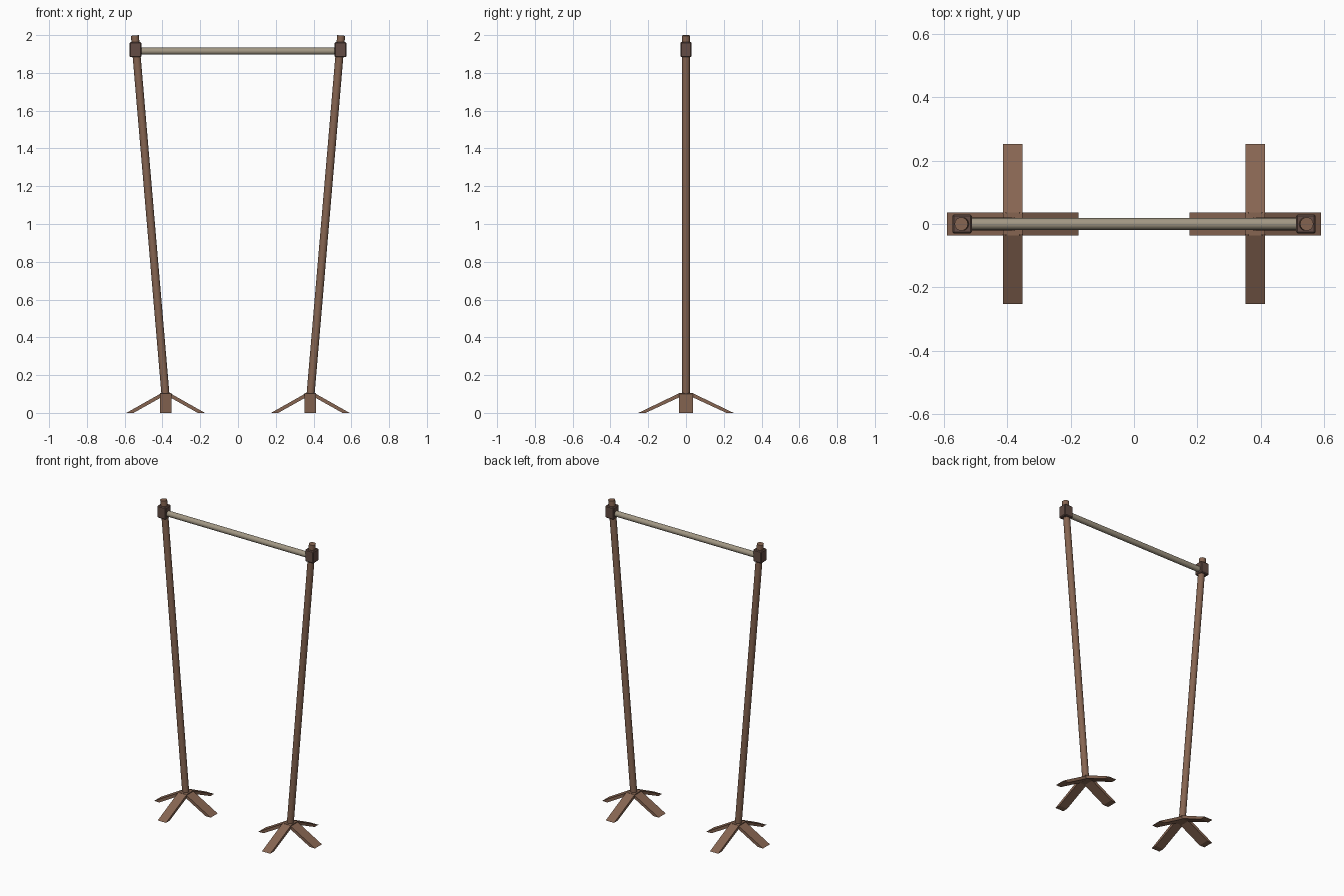
import bpy, bmesh
from mathutils import Vector

cube = bpy.data.objects.get("Cube")
if cube:
    bpy.data.objects.remove(cube)


def material(name, rgb):
    m = bpy.data.materials.new(name)
    m.use_nodes = True
    m.diffuse_color = (*rgb, 1)
    m.node_tree.nodes["Principled BSDF"].inputs["Base Color"].default_value = (*rgb, 1)
    return m


wood = material("brown wood", (0.24, 0.13, 0.083))
dark = material("dark brown", (0.125, 0.073, 0.058))
taupe = material("pale taupe", (0.36, 0.31, 0.23))


def finish(bm, name, mat):
    bmesh.ops.recalc_face_normals(bm, faces=bm.faces)
    mesh = bpy.data.meshes.new(name)
    bm.to_mesh(mesh)
    bm.free()
    mesh.materials.append(mat)
    ob = bpy.data.objects.new(name, mesh)
    bpy.context.collection.objects.link(ob)
    return ob


def rod(name, a, b, radius, mat):
    """Round rod between two points, smooth sides and flat ends."""
    a, b = Vector(a), Vector(b)
    bm = bmesh.new()
    bmesh.ops.create_cone(bm, cap_ends=True, segments=16, radius1=radius,
                          radius2=radius, depth=(b - a).length)
    for f in bm.faces:
        f.smooth = len(f.verts) == 4
    for e in bm.edges:
        e.smooth = all(f.smooth for f in e.link_faces)
    ob = finish(bm, name, mat)
    ob.location = (a + b) / 2
    ob.rotation_euler = (b - a).to_track_quat('Z', 'Y').to_euler()
    return ob


def foot(name, x, reach, flat, width, along_y):
    """Bent plank: chevron profile, cut level at the ground."""
    top, thick, cut = 0.106, 0.022, 0.038
    half = [(reach, 0), (flat, top)]
    under = [(flat, top - thick), (reach - cut, 0)]
    outline = (half + [(-u, z) for u, z in reversed(half)]
               + [(-u, z) for u, z in reversed(under)] + under)
    bm = bmesh.new()
    place = (lambda u, v, z: (x + v, u, z)) if along_y else (lambda u, v, z: (x + u, v, z))
    face = bm.faces.new([bm.verts.new(place(u, -width / 2, z)) for u, z in outline])
    side = bmesh.ops.extrude_face_region(bm, geom=[face])
    shift = (width, 0, 0) if along_y else (0, width, 0)
    bmesh.ops.translate(bm, vec=shift,
                        verts=[g for g in side["geom"] if isinstance(g, bmesh.types.BMVert)])
    return finish(bm, name, mat=wood)


def bracket(name, x):
    """Small bevelled block holding the bar to the post."""
    bm = bmesh.new()
    bmesh.ops.create_cube(bm, size=1)
    bmesh.ops.scale(bm, vec=(0.062, 0.06, 0.08), verts=bm.verts)
    bmesh.ops.bevel(bm, geom=bm.edges[:], offset=0.005, segments=1, affect='EDGES')
    ob = finish(bm, name, dark)
    ob.location = (x, 0, 1.923)
    return ob


# Two leaning stands, each with crossed feet
for side, s in (("left", 1), ("right", -1)):
    foot(side + "_foot_sideways", s * 0.383, 0.208, 0.02, 0.073, False)
    foot(side + "_foot_lengthways", s * 0.383, 0.252, 0.032, 0.061, True)
    rod(side + "_post", (s * 0.383, 0, 0.085), (s * 0.546, 0, 1.998), 0.0212, wood)
    bracket(side + "_bracket", s * 0.543)

# Horizontal bar
rod("crossbar", (-0.54, 0, 1.915), (0.54, 0, 1.915), 0.0185, taupe)
